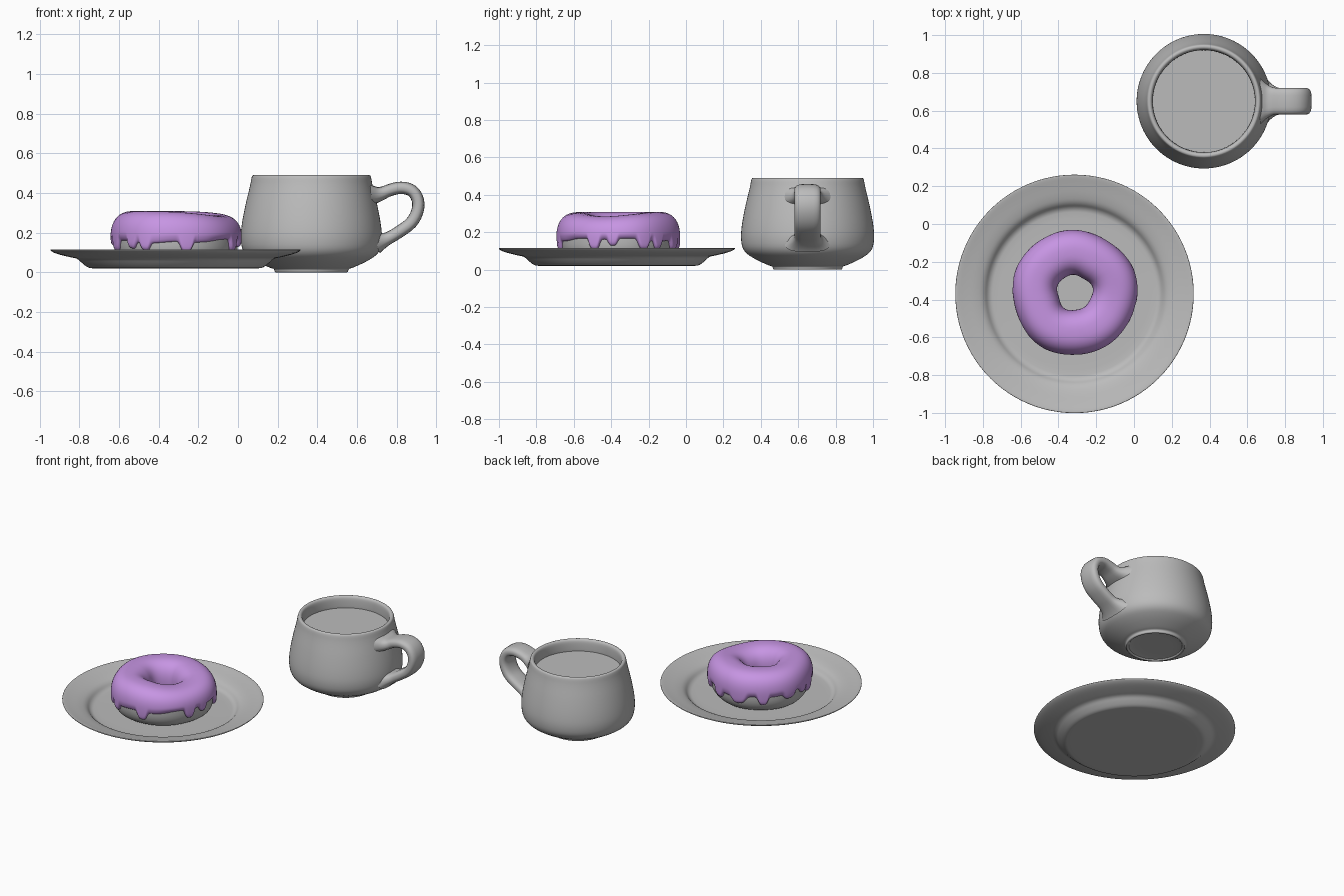
import bpy, bmesh, math
from mathutils import Vector

cube = bpy.data.objects.get("Cube")
if cube:
    bpy.data.objects.remove(cube, do_unlink=True)


def material(name, rgb):
    m = bpy.data.materials.new(name)
    m.use_nodes = True
    m.diffuse_color = (*rgb, 1)
    node = next(n for n in m.node_tree.nodes if n.type == 'BSDF_PRINCIPLED')
    node.inputs["Base Color"].default_value = (*rgb, 1)
    return m


GREY = material("plain grey", (0.5, 0.5, 0.5))
PURPLE = material("purple icing", (0.57, 0.3, 0.77))
PLATE = Vector((-0.315, -0.37, 0))
DONUT = Vector((-0.315, -0.363, 0.165))
MUG = Vector((0.37, 0.65, 0))


def round_path(points, steps=2):
    """Corner cutting that keeps both end points."""
    pts = [Vector(p) for p in points]
    for _ in range(steps):
        new = [pts[0]]
        for a, b in zip(pts, pts[1:]):
            new += [a.lerp(b, 0.25), a.lerp(b, 0.75)]
        pts = new + [pts[-1]]
    return pts


def grid_object(name, rings, mat, location, closed=False, capped=False):
    """Join rings of points, each ring a loop, into a smooth surface."""
    bm = bmesh.new()
    rows = [[bm.verts.new(p) for p in ring] for ring in rings]
    pairs = list(zip(rows, rows[1:]))
    if closed:
        pairs.append((rows[-1], rows[0]))
    for a, b in pairs:
        n = len(a)
        for i in range(n):
            j = (i + 1) % n
            bm.faces.new((a[i], a[j], b[j], b[i]))
    if capped:
        bm.faces.new(rows[0])
        bm.faces.new(rows[-1])
    bmesh.ops.remove_doubles(bm, verts=bm.verts, dist=1e-5)
    bmesh.ops.recalc_face_normals(bm, faces=bm.faces)
    mesh = bpy.data.meshes.new(name)
    bm.to_mesh(mesh)
    bm.free()
    mesh.materials.append(mat)
    obj = bpy.data.objects.new(name, mesh)
    obj.location = location
    bpy.context.collection.objects.link(obj)
    bpy.ops.object.select_all(action='DESELECT')
    obj.select_set(True)
    bpy.context.view_layer.objects.active = obj
    bpy.ops.object.shade_smooth_by_angle(angle=math.radians(40))
    return obj


def lathe(name, profile, mat, location, sides=96):
    angles = [math.tau * i / sides for i in range(sides)]
    rings = [[(r * math.cos(a), r * math.sin(a), z) for a in angles]
             for r, z in profile]
    return grid_object(name, rings, mat, location)


# Plate: flat base, curved shoulder and wide sloping rim
lathe("plate", round_path([
    (0, .02), (.41, .02), (.44, .022), (.47, .045), (.495, .07), (.53, .076),
    (.6, .093), (.63, .108), (.632, .116), (.62, .116), (.58, .106),
    (.52, .093), (.48, .078), (.455, .046), (.42, .04), (0, .04)]), GREY, PLATE)

# Mug: foot with a recess, round belly, tapered wall and hollow inside
lathe("mug_body", round_path([
    (0, .012), (.165, .012), (.17, 0), (.185, 0), (.187, .018), (.21, .023),
    (.29, .06), (.345, .1), (.358, .165), (.352, .24), (.333, .34),
    (.308, .44), (.301, .483), (.294, .491), (.282, .491), (.273, .48),
    (.27, .45), (.27, .4), (.29, .3), (.3, .16), (.22, .06), (0, .05)]), GREY, MUG)
lathe("drink", [(0, .412), (.272, .412)], GREY, MUG)

# Handle: flattened tube along an ear shape, flared where it meets the wall
path = round_path([(.3, .39), (.345, .393), (.4, .418), (.46, .43),
                   (.52, .41), (.547, .34), (.515, .255), (.445, .205),
                   (.39, .172), (.325, .145)])
rings = []
for i, p in enumerate(path):
    tangent = (path[min(i + 1, len(path) - 1)] - path[max(i - 1, 0)]).normalized()
    normal = Vector((-tangent.y, tangent.x))
    end = min((p - path[0]).length, (p - path[-1]).length)
    flare = 1 + 0.75 * max(0, 1 - end / 0.09) ** 2
    ring = []
    for k in range(24):
        a = math.tau * k / 24
        c, s = math.cos(a), math.sin(a)
        side = 0.07 * flare * math.copysign(abs(c) ** 0.6, c)
        q = p + normal * 0.031 * flare * math.copysign(abs(s) ** 0.8, s)
        ring.append((q.x, side, q.y))
    rings.append(ring)
grid_object("mug_handle", rings, GREY, MUG, capped=True)

# Donut: squarish ring of dough, slightly lower on one side
RING, WIDE, TALL, SQUARE = 0.212, 0.1, 0.125, 0.8


def power(v, e):
    return math.copysign(abs(v) ** e, v)


def ring_point(theta, phi, puff=0):
    c, s = power(math.cos(phi), SQUARE), power(math.sin(phi), SQUARE)
    r = RING + (WIDE + puff) * c
    r += 0.004 * math.sin(3 * theta + 1) + 0.003 * math.sin(5 * theta)
    z = (TALL + puff) * s
    if s > 0:
        z -= 0.024 * s * math.exp(-((angle_gap(theta, -20)) / 0.9) ** 2)
    return (r * math.cos(theta), r * math.sin(theta), z)


def angle_gap(theta, degrees):
    d = theta - math.radians(degrees)
    return math.atan2(math.sin(d), math.cos(d))


grid_object("dough", [[ring_point(math.tau * i / 96, math.tau * k / 40)
                       for k in range(40)] for i in range(96)],
            GREY, DONUT, closed=True)

# Icing: domed shell over the dough with finger-like drips at its outer edge
DRIPS = [(-162, .05, 7), (-133, .035, 5), (-118, .035, 5), (-80, .05, 6),
         (-24, .055, 6), (-5, .035, 5), (25, .05, 6), (42, .04, 5),
         (70, .045, 7), (100, .04, 9), (128, .05, 6), (160, .035, 8),
         (-178, .03, 6)]


def lower_edge(theta):
    z = 0.158 + 0.008 * math.sin(2 * theta + 2) + 0.004 * math.sin(7 * theta)
    z -= max(depth * math.exp(-(angle_gap(theta, at) / math.radians(w)) ** 4)
             for at, depth, w in DRIPS)
    ratio = (z - DONUT.z) / TALL
    return math.asin(power(ratio, 1 / SQUARE))


ROWS, COLS = 44, 288
rings = []
for k in range(ROWS + 1):
    t = 0.5 - 0.5 * math.cos(math.pi * k / ROWS)
    ring = []
    for i in range(COLS):
        theta = math.tau * i / COLS
        start = lower_edge(theta)
        stop = math.radians(205) + 0.15 * math.sin(4 * theta)
        phi = start + (stop - start) * t
        edge = min(1, min(phi - start, stop - phi) / 0.2)
        puff = 0.021 * math.sqrt(max(0, 1 - (1 - edge) ** 2)) - 0.002
        ring.append(ring_point(theta, phi, puff))
    rings.append(ring)
grid_object("icing", rings, PURPLE, DONUT)
